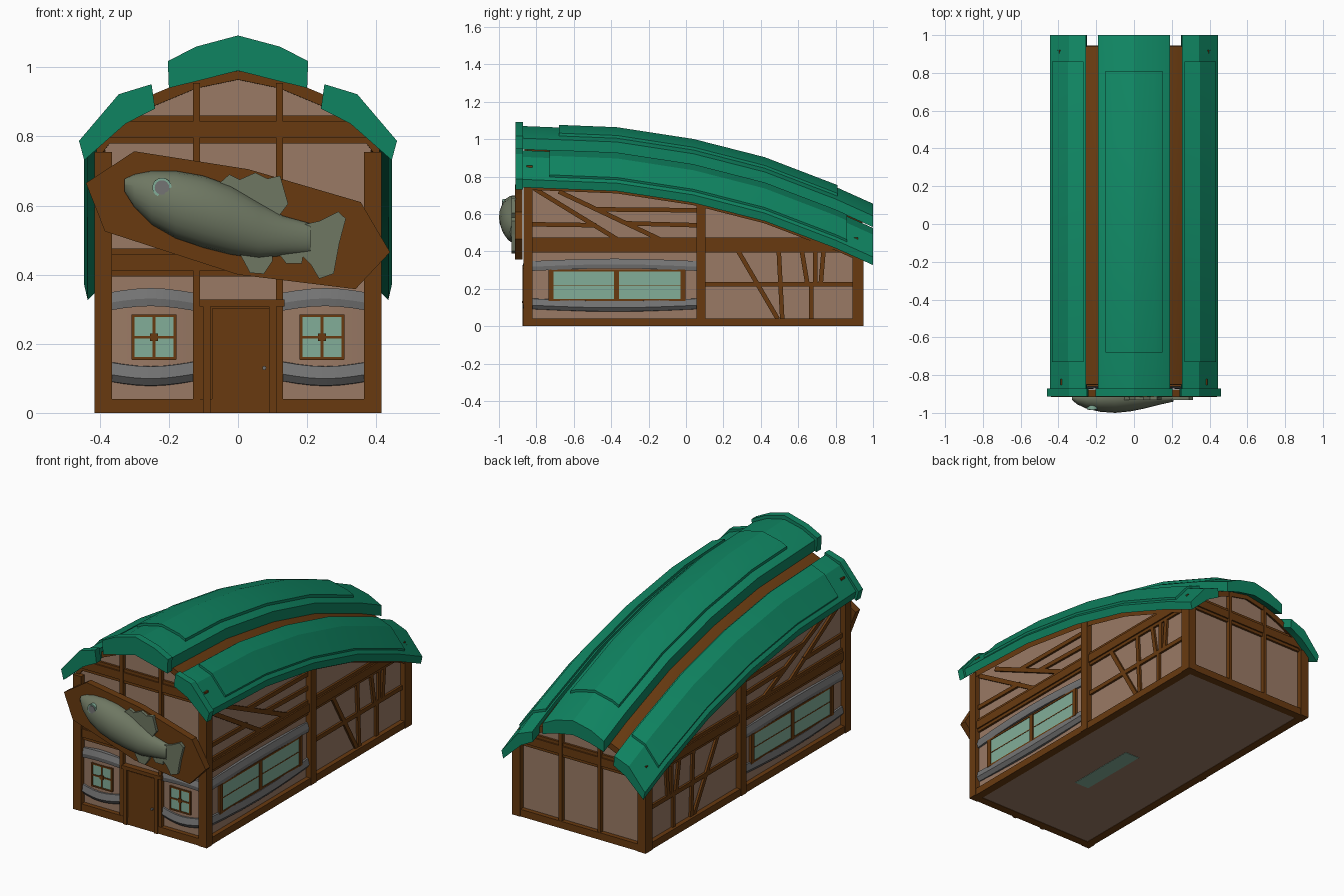
import bpy, bmesh, math
from mathutils import Vector

def material(name, r, g, b):
    m = bpy.data.materials.new(name)
    m.diffuse_color = [((c / 255 + 0.055) / 1.055) ** 2.4 for c in (r, g, b)] + [1]
    return m

PLASTER = material("plaster", 154, 122, 101)
WOOD = material("brown timber", 104, 58, 16)
GREEN = material("green roof", 15, 132, 97)
STONE = material("grey stone", 116, 116, 116)
GLASS = material("pale green glass", 130, 174, 153)
FISH = material("fish skin", 110, 119, 98)

def build(name, rings, mat, smooth=None):
    """Skin a list of equal closed rings and cap both ends."""
    bm = bmesh.new()
    loops = [[bm.verts.new(p) for p in r] for r in rings]
    n = len(loops[0])
    for a, b in zip(loops, loops[1:]):
        for i in range(n):
            bm.faces.new((a[i], a[(i + 1) % n], b[(i + 1) % n], b[i]))
    bm.faces.new(loops[0])
    bm.faces.new(loops[-1])
    bmesh.ops.recalc_face_normals(bm, faces=bm.faces)
    me = bpy.data.meshes.new(name)
    bm.to_mesh(me)
    bm.free()
    me.materials.append(mat)
    ob = bpy.data.objects.new(name, me)
    bpy.context.collection.objects.link(ob)
    if smooth:
        bpy.ops.object.select_all(action='DESELECT')
        ob.select_set(True)
        bpy.context.view_layer.objects.active = ob
        bpy.ops.object.shade_smooth_by_angle(angle=math.radians(smooth))
    return ob

# Wall spaces: u along the wall, z up, d outward from the plaster
def front(u, z, d): return (u, -0.84 - d, z)
def back(u, z, d): return (u, 0.92 + d, z)
def right(u, z, d): return (0.385 + d, u, z)
def left(u, z, d): return (-0.385 - d, u, z)

def prism(name, wall, poly, d0, d1, mat=WOOD):
    return build(name, [[wall(u, z, d) for u, z in poly] for d in (d0, d1)], mat)

def rect(name, wall, u0, u1, z0, z1, d, mat=WOOD, d0=-0.02):
    return prism(name, wall, [(u0, z0), (u1, z0), (u1, z1), (u0, z1)], d0, d, mat)

def beam(name, wall, a, b, w=0.024, d=0.012):
    a, b = Vector(a), Vector(b)
    n = (b - a).normalized().orthogonal() * w / 2
    prism(name, wall, [a - n, b - n, b + n, a + n], -0.01, d)

def bow(name, wall, u0, u1, section, mat, rise, bulge, n=6):
    """Sweep a (d, z) section along the wall, bulging in the middle."""
    rings = []
    for i in range(n + 1):
        s = math.sin(math.pi * i / n)
        rings.append([wall(u0 + (u1 - u0) * i / n, z + rise * s, d + (bulge * s if d > 0 else 0))
                      for d, z in section])
    build(name, rings, mat, 25)

# The roof sags toward the back along this line
DROP = [(-0.95, 0), (-0.87, 0), (-0.37, 0.02), (0.04, 0.083), (0.42, 0.18), (0.8, 0.325), (1.0, 0.415)]

def drop(y):
    for (a, p), (b, q) in zip(DROP, DROP[1:]):
        if y <= b:
            return p + (q - p) * (y - a) / (b - a)
    return DROP[-1][1]

def roof(name, poly, y0, y1, mat, s=1):
    ys = [y0] + [y for y, _ in DROP if y0 + 0.01 < y < y1 - 0.01] + [y1]
    return build(name, [[(s * x, y, z - (drop(y) if z > 0.1 else 0)) for x, z in poly] for y in ys], mat, 20)

def sym(half):
    """Complete a half profile that starts on the centre line."""
    return [(-x, z) for x, z in reversed(half) if x > 0] + half

def shell(top, bottom):
    return top + bottom[::-1]

# House body and brown roof underlay
roof("plaster_body", sym([(0, 0.975), (0.12, 0.95), (0.24, 0.90), (0.33, 0.84), (0.385, 0.765), (0.385, 0.002)]),
     -0.84, 0.92, PLASTER)
under = [(0, 1.0), (0.12, 0.975), (0.24, 0.925), (0.33, 0.87), (0.41, 0.765)]
roof("roof_underlay", shell(sym(under), sym([(x, z - 0.035) for x, z in under])), -0.85, 0.94, WOOD)

# Centre roof strip, raised panel and front trim
roof("centre_roof", shell(sym([(0, 1.07), (0.11, 1.045), (0.19, 1.005)]),
     sym([(0, 0.99), (0.11, 0.97), (0.19, 0.945)])), -0.89, 1.0, GREEN)
roof("centre_roof_panel", shell(sym([(0, 1.084), (0.11, 1.059), (0.15, 1.04)]),
     sym([(0, 1.05), (0.11, 1.03), (0.15, 1.01)])), -0.68, 0.81, GREEN)
roof("centre_roof_trim", shell(sym([(0, 1.092), (0.12, 1.06), (0.203, 1.018)]),
     sym([(0, 0.99), (0.11, 0.962), (0.2, 0.94)])), -0.912, -0.872, GREEN)

# Side roof strips
for s in (-1, 1):
    roof("side_roof", shell([(0.255, 0.94), (0.345, 0.905), (0.445, 0.785)],
         [(0.25, 0.885), (0.325, 0.845), (0.435, 0.742)]), -0.89, 1.0, GREEN, s)
    roof("side_roof_panel", shell([(0.268, 0.949), (0.349, 0.917), (0.434, 0.815)],
         [(0.268, 0.92), (0.34, 0.89), (0.425, 0.79)]), -0.73, 0.86, GREEN, s)
    roof("side_roof_trim", shell([(0.25, 0.951), (0.345, 0.922), (0.46, 0.787)],
         [(0.24, 0.88), (0.325, 0.837), (0.445, 0.731)]), -0.912, -0.872, GREEN, s)

def bay(wall, u0, u1, bulge):
    """Bulging plaster with a stone lintel and sill."""
    bow("bay_plaster", wall, u0, u1, [(-0.01, 0.1), (0.003, 0.1), (0.003, 0.33), (-0.01, 0.33)], PLASTER, 0, bulge)
    bow("stone_lintel", wall, u0, u1, [(-0.01, 0.348), (0.008, 0.348), (0.018, 0.318), (0.014, 0.296), (-0.01, 0.296)],
        STONE, 0.013, bulge)
    bow("stone_sill", wall, u0, u1, [(-0.01, 0.15), (0.012, 0.147), (0.02, 0.112), (0.004, 0.092), (-0.01, 0.09)],
        STONE, -0.013, bulge)

def tie(wall, u0, u1, z, h):
    """Horizontal timber with thin ledges above and below."""
    rect("tie_beam", wall, u0, u1, z + 0.017, z + h - 0.017, 0.02)
    rect("tie_beam_ledge", wall, u0, u1, z, z + h, 0.012)

# Corner posts
for s, wall in ((1, right), (-1, left)):
    rect("front_corner_post", wall, -0.87, -0.82, 0, 0.755, 0.03)
    rect("back_corner_post", wall, 0.89, 0.95, 0, 0.40, 0.03)
    rect("middle_post", wall, 0.055, 0.105, 0, 0.665, 0.03)
    rect("side_base_beam", wall, -0.85, 0.93, 0, 0.04, 0.026)
    tie(wall, -0.84, 0.92, 0.393, 0.08)
    # Braces in the upper front bay and lower back bay
    for a, b in (((-0.81, 0.735), (-0.36, 0.46)), ((-0.68, 0.72), (-0.13, 0.46)),
                 ((-0.83, 0.545), (-0.48, 0.54)), ((-0.32, 0.55), (0.06, 0.54)), ((-0.48, 0.625), (0.06, 0.62)),
                 ((0.1, 0.225), (0.9, 0.225)), ((0.28, 0.40), (0.49, 0.04)), ((0.495, 0.42), (0.515, 0.03)),
                 ((0.67, 0.23), (0.67, 0.03)), ((0.62, 0.40), (0.65, 0.22)),
                 ((0.69, 0.40), (0.69, 0.22)), ((0.735, 0.40), (0.72, 0.22))):
        beam("side_brace", wall, a, b)
    # Long side window
    bay(wall, -0.82, 0.055, 0.008)
    rect("side_window_glass", wall, -0.72, -0.015, 0.14, 0.295, 0.014, GLASS, 0)
    for u in (-0.722, -0.372, -0.016):
        rect("side_window_post", wall, u - 0.013, u + 0.013, 0.135, 0.3, 0.019)
    for z in (0.14, 0.297):
        rect("side_window_rail", wall, -0.73, -0.005, z - 0.005, z + 0.005, 0.017)
    rect("side_window_bar", wall, -0.72, -0.015, 0.214, 0.219, 0.0155)

# Front and back timber
for wall in (front, back):
    rect("end_base_beam", wall, -0.4, 0.4, 0, 0.04, 0.026)
    tie(wall, -0.38, 0.38, 0.395, 0.08)
    for s in (-1, 1):
        top = 0.955 if wall == front else 0.955 - drop(0.92)
        rect("gable_post", wall, s * 0.12 - 0.01, s * 0.12 + 0.01, 0, top, 0.024)
        rect("corner_post_return", wall, s * 0.395 - 0.02, s * 0.395 + 0.02, 0, 0.75 if wall == front else 0.4, 0.03)
tie(front, -0.39, 0.39, 0.78, 0.08)

# Front windows
for s in (-1, 1):
    a, b = sorted((s * 0.13, s * 0.375))
    bay(front, a, b, 0.014)
    c = s * 0.243
    rect("front_window_glass", front, c - 0.06, c + 0.06, 0.157, 0.28, 0.019, GLASS, 0)
    for u in (-0.061, 0, 0.061):
        rect("front_window_upright", front, c + u - 0.004, c + u + 0.004, 0.154, 0.284, 0.023)
    for z in (0.157, 0.219, 0.281):
        rect("front_window_rail", front, c - 0.064, c + 0.064, z - 0.004, z + 0.004, 0.0225)
    rect("front_window_boss", front, c - 0.011, c + 0.011, 0.208, 0.23, 0.0245)

# Door
rect("door_frame", front, -0.11, 0.115, 0, 0.32, 0.02)
rect("door_leaf", front, -0.075, 0.09, 0.002, 0.302, 0.026)
rect("door_lintel", front, -0.112, 0.135, 0.308, 0.328, 0.034)
for u in (-0.09, 0.1):
    rect("door_jamb", front, u - 0.011, u + 0.011, 0, 0.31, 0.034)

def disc(name, x, z, r, y0, y1, mat, n=16):
    build(name, [[(x + r * math.cos(i * math.tau / n), y, z + r * math.sin(i * math.tau / n)) for i in range(n)]
                 for y in (y0, y1)], mat)

disc("door_knob", 0.076, 0.13, 0.006, -0.86, -0.878, STONE, 8)

# Glass plate under the floor
build("floor_plate", [[(0, -0.38, z), (0.09, -0.38, z), (0.09, 0.04, z), (0, 0.04, z)] for z in (0, 0.005)], GLASS)

# Sign board
prism("sign_board", front, [(-0.44, 0.665), (-0.30, 0.757), (0.03, 0.705), (0.355, 0.61), (0.44, 0.465),
      (0.34, 0.358), (0, 0.40), (-0.385, 0.525)], 0.035, 0.075)

# Fish: x, top, bottom, thickness
body = [(-0.328, 0.677, 0.64, 0.012), (-0.30, 0.69, 0.595, 0.035), (-0.25, 0.70, 0.545, 0.058),
        (-0.18, 0.70, 0.505, 0.074), (-0.1, 0.686, 0.478, 0.08), (-0.02, 0.657, 0.458, 0.072),
        (0.06, 0.61, 0.447, 0.056), (0.13, 0.57, 0.455, 0.038), (0.21, 0.548, 0.46, 0.02)]
build("fish_body", [[(x, -0.92 + min(0.02, -t * math.cos(a)), (hi + lo) / 2 + (hi - lo) / 2 * math.sin(a))
      for a in [i * math.tau / 20 for i in range(20)]] for x, hi, lo, t in body], FISH, 50)
for name, poly in (
        ("fish_tail", [(0.19, 0.545), (0.235, 0.555), (0.29, 0.582), (0.312, 0.562), (0.293, 0.49), (0.277, 0.403),
                       (0.235, 0.388), (0.21, 0.43), (0.18, 0.46)]),
        ("fish_back_fin", [(-0.07, 0.65), (-0.025, 0.69), (0.005, 0.675), (0.05, 0.695), (0.085, 0.678),
                           (0.122, 0.686), (0.145, 0.605), (0.115, 0.565), (0.02, 0.58)]),
        ("fish_belly_fin", [(0.0, 0.47), (0.035, 0.405), (0.075, 0.402), (0.1, 0.44), (0.1, 0.47)]),
        ("fish_rear_fin", [(0.11, 0.47), (0.14, 0.432), (0.185, 0.432), (0.19, 0.47)])):
    prism(name, front, poly, 0.07, 0.092, FISH)
disc("fish_eye_ring", -0.22, 0.652, 0.028, -0.95, -0.981, GLASS)
disc("fish_eye", -0.22, 0.652, 0.021, -0.95, -0.984, STONE)
